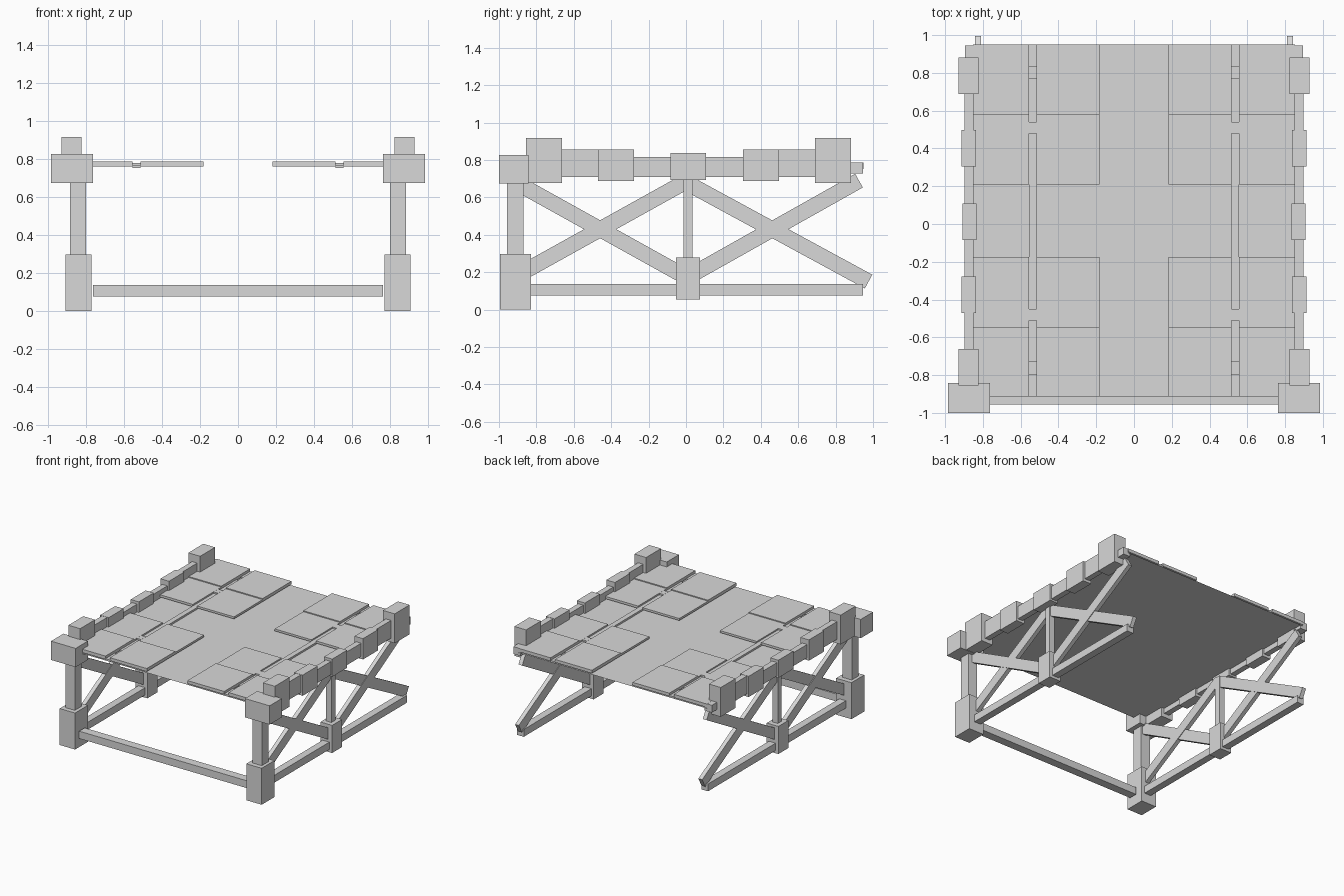
import bpy, math
from mathutils import Matrix, Vector

if "Cube" in bpy.data.objects:
    bpy.data.objects.remove(bpy.data.objects["Cube"], do_unlink=True)

COLOUR = (0.69, 0.69, 0.69, 1)
grey = bpy.data.materials.new("plain_grey")
grey.use_nodes = True
grey.diffuse_color = COLOUR
grey.node_tree.nodes["Principled BSDF"].inputs["Base Color"].default_value = COLOUR

BOX_FACES = [(0, 1, 3, 2), (4, 6, 7, 5), (0, 4, 5, 1),
             (2, 3, 7, 6), (0, 2, 6, 4), (1, 5, 7, 3)]


def add_mesh(name, verts, faces):
    mesh = bpy.data.meshes.new(name)
    mesh.from_pydata(verts, [], faces)
    mesh.materials.append(grey)
    obj = bpy.data.objects.new(name, mesh)
    bpy.context.collection.objects.link(obj)
    return obj


def box(name, xs, ys, zs):
    return add_mesh(name, [(x, y, z) for x in xs for y in ys for z in zs], BOX_FACES)


def mirrored_box(name, xs, ys, zs):
    """One box on each side; xs is given for the +x side."""
    box("left_" + name, xs, ys, zs)
    box("right_" + name, (-xs[1], -xs[0]), ys, zs)


def brace(name, x, start, end, width=0.084, thick=0.034):
    """Diagonal bar in the y-z plane, one on each side."""
    a, b = Vector((0, *start)), Vector((0, *end))
    d = b - a
    turn = Matrix.Rotation(math.atan2(d.z, d.y), 4, 'X')
    half = d.length / 2
    for side, s in (("left_", 1), ("right_", -1)):
        bar = box(side + name, (-thick / 2, thick / 2), (-half, half), (-width / 2, width / 2))
        bar.data.transform(Matrix.Translation((a + b) / 2 + Vector((s * x, 0, 0))) @ turn)


# Front legs
mirrored_box("front_foot", (0.772, 0.91), (-0.995, -0.83), (0, 0.297))
mirrored_box("front_post", (0.80, 0.885), (-0.957, -0.87), (0.297, 0.675))
mirrored_box("front_cap", (0.763, 0.985), (-1.0, -0.842), (0.675, 0.828))

# Lower beams
box("front_beam", (-0.763, 0.763), (-0.955, -0.885), (0.077, 0.137))
mirrored_box("side_beam", (0.80, 0.86), (-0.84, 0.945), (0.077, 0.137))

# Middle support
mirrored_box("middle_hub", (0.78, 0.885), (-0.053, 0.075), (0.055, 0.28))
mirrored_box("middle_post", (0.803, 0.852), (-0.014, 0.035), (0.28, 0.71))

# Crossed braces
brace("front_rising_brace", 0.826, (-0.9, 0.185), (0.0, 0.685))
brace("front_falling_brace", 0.831, (-0.9, 0.675), (0.0, 0.175))
brace("back_rising_brace", 0.831, (0.0, 0.17), (0.925, 0.69))
brace("back_falling_brace", 0.826, (0.0, 0.68), (0.976, 0.15))

# Side rails with stepped blocks
mirrored_box("rail", (0.85, 0.897), (-0.32, 0.32), (0.708, 0.816))
mirrored_box("back_rail_end", (0.83, 0.895), (0.87, 0.945), (0.727, 0.787))
mirrored_box("rail_middle_block", (0.835, 0.908), (-0.084, 0.108), (0.694, 0.838))
for end, s in (("front", -1), ("back", 1)):
    def span(a, b, shift=0.013):
        return tuple(sorted((s * a + shift, s * b + shift)))
    mirrored_box(end + "_rail", (0.85, 0.897), span(0.46, 0.70), (0.71, 0.855))
    mirrored_box(end + "_rail_block", (0.836, 0.913), span(0.292, 0.484), (0.688, 0.857))
    mirrored_box(end + "_corner_block", (0.824, 0.93), span(0.676, 0.868), (0.678, 0.917))

# Deck sheet
W, F, B, Z = 0.853, -0.913, 0.95, 0.752
add_mesh("deck", [(-W, F, Z), (W, F, Z), (W, B, Z), (-W, B, Z)], [(0, 1, 2, 3)])

# Raised deck panels, split by a narrow channel on each side
ROWS = [("front", F, -0.545, 0.788), ("front_inner", -0.545, -0.175, 0.78),
        ("back_inner", 0.21, 0.578, 0.78), ("back", 0.578, B, 0.788)]
for row, y0, y1, top in ROWS:
    mirrored_box(row + "_outer_panel", (0.555, W), (y0, y1), (0.761, top))
    mirrored_box(row + "_centre_panel", (0.183, 0.515), (y0, y1), (0.761, top - 0.002))

# Strips lying in the channels, with a short break near each end
STRIPS = [("front", F, -0.795), ("front_short", -0.73, -0.51), ("middle", -0.45, 0.48),
          ("back_short", 0.54, 0.77), ("back", 0.83, B)]
for part, y0, y1 in STRIPS:
    mirrored_box(part + "_strip", (0.514, 0.556), (y0, y1), (Z, 0.767))

# Bridges joining the panels across the channels
for part, y0, y1 in (("front", -0.51, -0.45), ("back", 0.48, 0.54)):
    mirrored_box(part + "_bridge", (0.515, 0.555), (y0, y1), (0.761, 0.779))
